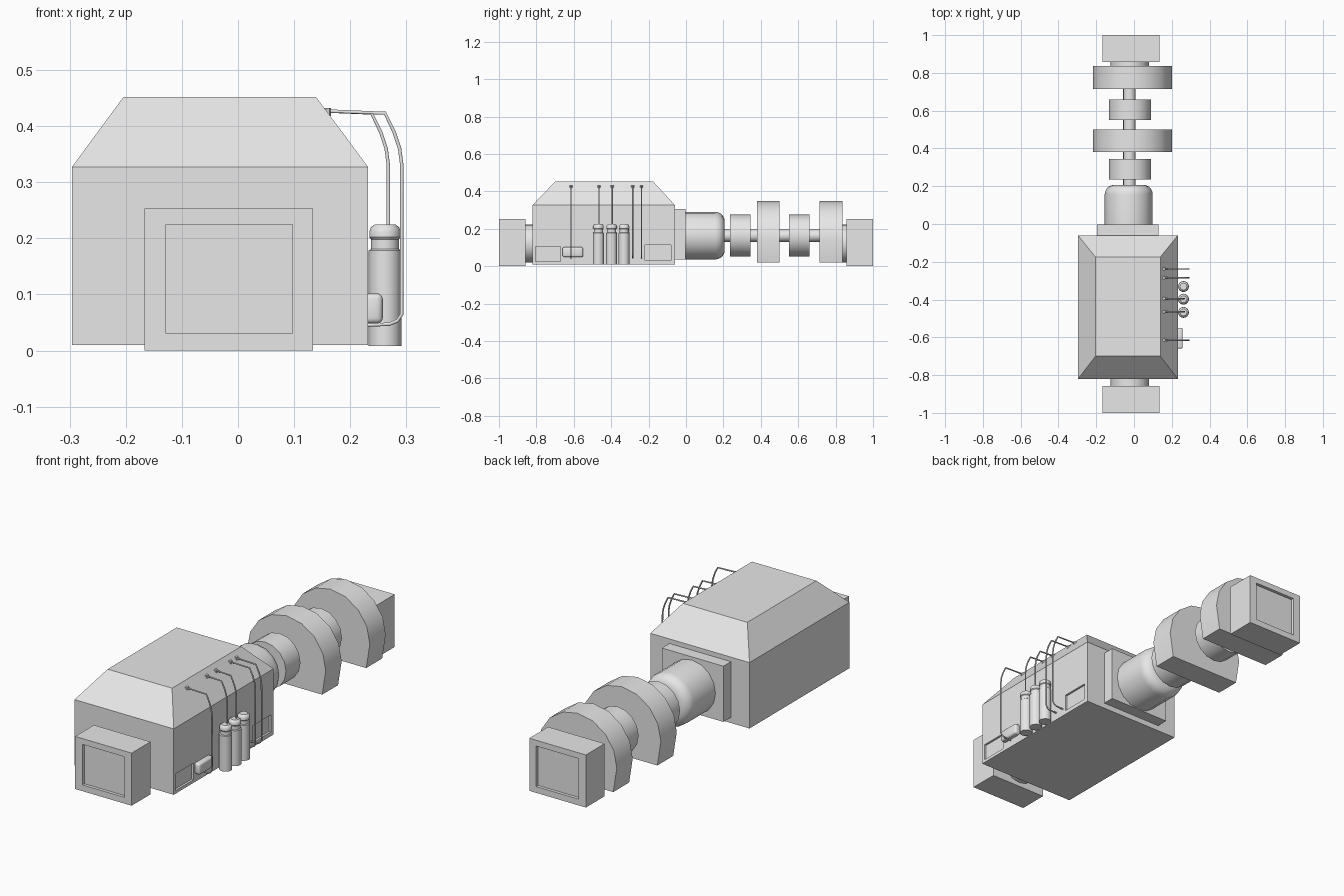
import bpy, bmesh, math
from mathutils import Vector

if "Cube" in bpy.data.objects:
    bpy.data.objects.remove(bpy.data.objects["Cube"], do_unlink=True)

grey = bpy.data.materials.new("plain_grey")
grey.use_nodes = True
grey.diffuse_color = (0.8, 0.8, 0.8, 1)
grey.node_tree.nodes["Principled BSDF"].inputs["Base Color"].default_value = (0.8, 0.8, 0.8, 1)


def finish(name, bm, smooth=False):
    bmesh.ops.recalc_face_normals(bm, faces=bm.faces)
    mesh = bpy.data.meshes.new(name)
    bm.to_mesh(mesh)
    bm.free()
    mesh.materials.append(grey)
    ob = bpy.data.objects.new(name, mesh)
    bpy.context.collection.objects.link(ob)
    if smooth:
        bpy.ops.object.select_all(action='DESELECT')
        ob.select_set(True)
        bpy.context.view_layer.objects.active = ob
        bpy.ops.object.shade_smooth_by_angle(angle=math.radians(35))
    return ob


def box_mesh(x, y, z):
    bm = bmesh.new()
    bmesh.ops.create_cube(bm, size=1)
    for v in bm.verts:
        v.co = [r[0] if c < 0 else r[1] for r, c in zip((x, y, z), v.co)]
    return bm


def box(name, x, y, z, bevel=0):
    bm = box_mesh(x, y, z)
    if bevel:
        bmesh.ops.bevel(bm, geom=bm.edges[:], offset=bevel, segments=3,
                        profile=0.5, affect='EDGES')
    return finish(name, bm, bevel > 0)


def recess(ob, x, y, z):
    cutter = box(ob.name + "_cutter", x, y, z)
    cutter.hide_render = True
    cutter.hide_set(True)
    mod = ob.modifiers.new("recess", 'BOOLEAN')
    mod.object = cutter
    mod.solver = 'EXACT'
    bpy.context.view_layer.objects.active = ob
    bpy.ops.object.modifier_apply(modifier=mod.name)
    bpy.data.objects.remove(cutter, do_unlink=True)


def lathe(name, profile, centre, axis, sides=16):
    """Revolve (radius, distance) points around the y or z axis."""
    bm = bmesh.new()
    rings = []
    for r, d in profile:
        ring = []
        for i in range(sides):
            a = math.tau * i / sides
            u, w = r * math.cos(a), r * math.sin(a)
            p = Vector((u, d, w) if axis == 'y' else (u, w, d))
            ring.append(bm.verts.new(p + Vector(centre)))
        rings.append(ring)
    for a, b in zip(rings, rings[1:]):
        for i in range(sides):
            j = (i + 1) % sides
            bm.faces.new((a[i], a[j], b[j], b[i]))
    bm.faces.new(rings[0])
    bm.faces.new(rings[-1])
    return finish(name, bm, True)


def arched_disc(name, y0, y1):
    """Half-round block with a flat foot."""
    radius, x0, z0, steps = 0.209, -0.008, 0.14, 8
    pts = [(x0 + radius * math.cos(math.pi * i / steps),
            z0 + radius * math.sin(math.pi * i / steps)) for i in range(steps + 1)]
    pts += [(x0 - 0.19, 0.02), (x0 + 0.19, 0.02)]
    bm = bmesh.new()
    face = bm.faces.new([bm.verts.new((x, y0, z)) for x, z in pts])
    new = bmesh.ops.extrude_face_region(bm, geom=[face])["geom"]
    bmesh.ops.translate(bm, vec=(0, y1 - y0, 0),
                        verts=[g for g in new if isinstance(g, bmesh.types.BMVert)])
    if not face.is_valid or len(bm.faces) < len(pts) + 2:
        bmesh.ops.holes_fill(bm, edges=bm.edges, sides=0)
    return finish(name, bm, True)


def pipe(name, points, radius):
    curve = bpy.data.curves.new(name, 'CURVE')
    curve.dimensions = '3D'
    curve.bevel_depth = radius
    curve.bevel_resolution = 1
    curve.use_fill_caps = True
    spline = curve.splines.new('POLY')
    spline.points.add(len(points) - 1)
    for p, co in zip(spline.points, points):
        p.co = (*co, 1)
    curve.materials.append(grey)
    ob = bpy.data.objects.new(name, curve)
    bpy.context.collection.objects.link(ob)


# Main housing with tapered roof
bm = box_mesh((-0.296, 0.232), (-0.82, -0.06), (0.01, 0.327))
top = max(bm.faces, key=lambda f: f.calc_center_median().z)
roof = bmesh.ops.extrude_discrete_faces(bm, faces=[top])["faces"][0]
for v in roof.verts:
    v.co = (-0.204 if v.co.x < 0 else 0.139, -0.70 if v.co.y < -0.4 else -0.175, 0.452)
housing = finish("housing", bm)
recess(housing, (0.222, 0.3), (-0.805, -0.67), (0.025, 0.105))
recess(housing, (0.222, 0.3), (-0.22, -0.08), (0.03, 0.112))

# End blocks with recessed faces, and their round necks
for name, s in (("front", -1), ("rear", 1)):
    block = box(name + "_end_block", (-0.167, 0.134), sorted((s * 0.857, s)), (0, 0.253))
    recess(block, (-0.128, 0.097), sorted((s * 0.985, s * 1.1)), (0.03, 0.225))
    inner = 0.81 if s < 0 else 0.82
    lathe(name + "_neck", [(0.102, s * inner), (0.102, s * 0.865)], (-0.022, 0, 0.122), 'y')

# Mounting plate and rounded drive casing
box("mounting_plate", (-0.197, 0.13), (-0.065, -0.003), (0.037, 0.305))
casing = [(0.127, -0.01)]
casing += [(0.077 + 0.05 * math.cos(a), 0.157 + 0.05 * math.sin(a))
           for a in [math.pi / 2 * i / 5 for i in range(6)]]
lathe("drive_casing", casing, (-0.028, 0, 0.163), 'y')

# Shaft with round and arched discs
lathe("shaft", [(0.033, 0.2), (0.033, 0.84)], (-0.024, 0, 0.163), 'y')
for i, y in enumerate((0.235, 0.55)):
    lathe(f"round_disc_{i + 1}", [(0.112, y), (0.112, y + 0.11)], (-0.021, 0, 0.163), 'y')
for i, y in enumerate((0.38, 0.715)):
    arched_disc(f"arched_disc_{i + 1}", y, y + 0.121)

# Side bottles
bottle = [(0.029, 0.008), (0.029, 0.178), (0.025, 0.181), (0.025, 0.198), (0.028, 0.202),
          (0.028, 0.212), (0.025, 0.22), (0.018, 0.225)]
for i, y in enumerate((-0.468, -0.398, -0.331)):
    lathe(f"bottle_{i + 1}", bottle, (0.262, y, 0), 'z')

# Rounded side box
box("side_box", (0.225, 0.258), (-0.66, -0.55), (0.048, 0.102), 0.01)

# Long pipes return to the wall; short pipes end in the bottles
for i, (y, to_bottle) in enumerate(((-0.615, False), (-0.465, True), (-0.395, True),
                                    (-0.285, False), (-0.238, False))):
    out = 0.268 if to_bottle else 0.292
    bend = out - 0.03
    path = [(0.155, y, 0.427), (bend, y, 0.423), (out - 0.014, y, 0.39),
            (out - 0.004, y, 0.36), (out, y, 0.33)]
    if to_bottle:
        path.append((out, y, 0.215))
    else:
        path += [(out, y, 0.065), (out - 0.008, y, 0.053), (out - 0.022, y, 0.047),
                 (0.225, y, 0.045)]
    pipe(f"pipe_{i + 1}", path, 0.0035)
    lathe(f"pipe_knob_{i + 1}", [(0.009, 0.418), (0.009, 0.432)], (0.157, y, 0), 'z', 8)
